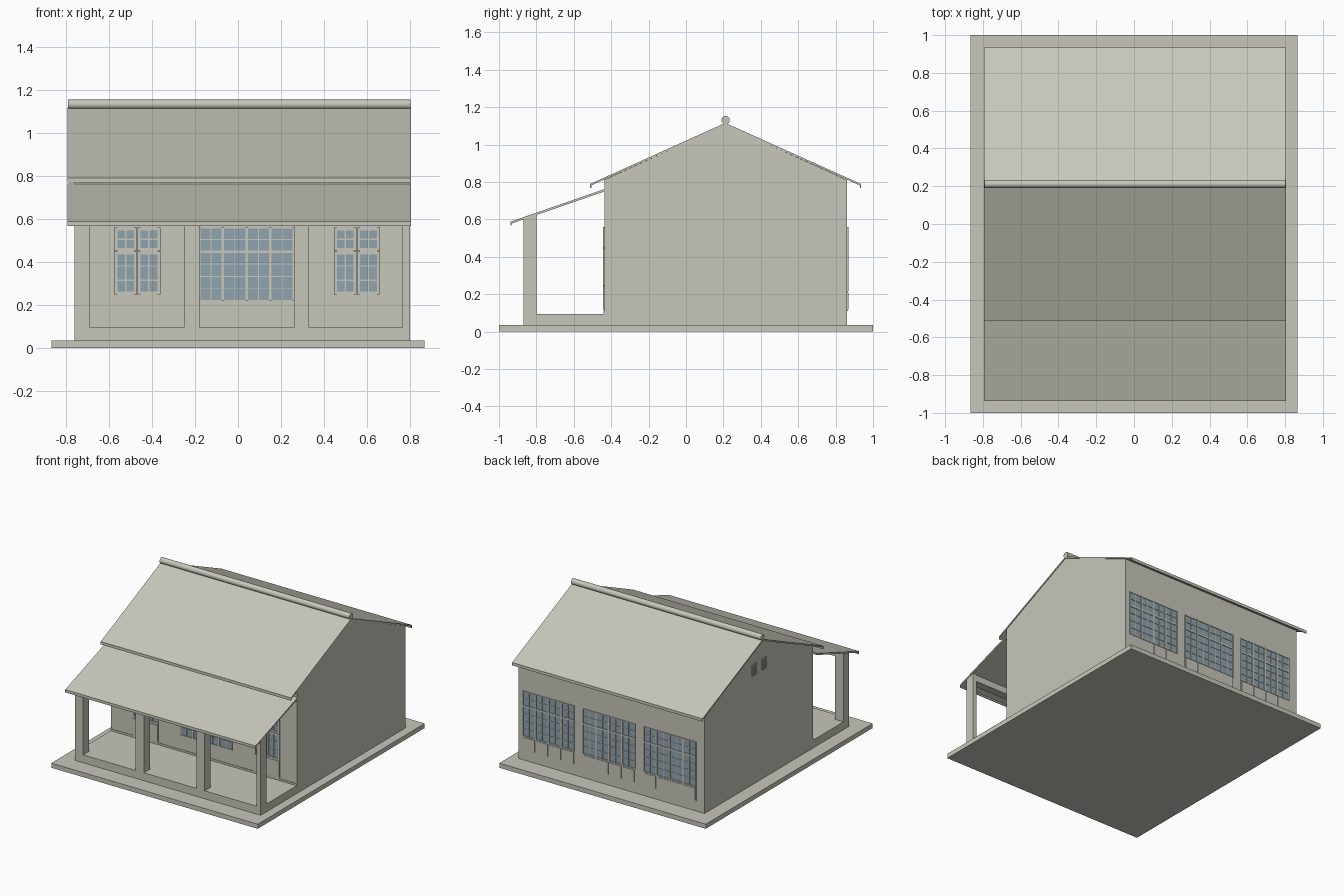
import bpy, bmesh, math
from mathutils import Matrix

if "Cube" in bpy.data.objects:
    bpy.data.objects.remove(bpy.data.objects["Cube"])


def material(name, rgb):
    m = bpy.data.materials.new(name)
    m.diffuse_color = (*rgb, 1)
    m.use_nodes = True
    m.node_tree.nodes["Principled BSDF"].inputs["Base Color"].default_value = m.diffuse_color
    return m


PLASTER = material("pale plaster", (0.57, 0.57, 0.50))
GLASS = material("blue glass", (0.28, 0.37, 0.43))


def finish(name, bm, mat):
    bmesh.ops.recalc_face_normals(bm, faces=bm.faces)
    mesh = bpy.data.meshes.new(name)
    bm.to_mesh(mesh)
    bm.free()
    mesh.materials.append(mat)
    ob = bpy.data.objects.new(name, mesh)
    bpy.context.collection.objects.link(ob)
    return ob


def add_box(bm, x0, x1, y0, y1, z0, z1):
    m = Matrix.Translation(((x0 + x1) / 2, (y0 + y1) / 2, (z0 + z1) / 2))
    s = Matrix.Diagonal((abs(x1 - x0), abs(y1 - y0), abs(z1 - z0), 1))
    bmesh.ops.create_cube(bm, size=1, matrix=m @ s)


def box(name, *bounds, mat=PLASTER):
    bm = bmesh.new()
    add_box(bm, *bounds)
    return finish(name, bm, mat)


def extrude_profile(name, points, x0, x1):
    """Extrude a (y, z) outline along x."""
    bm = bmesh.new()
    face = bm.faces.new([bm.verts.new((x0, y, z)) for y, z in points])
    new = bmesh.ops.extrude_face_region(bm, geom=[face])["geom"]
    verts = [g for g in new if isinstance(g, bmesh.types.BMVert)]
    bmesh.ops.translate(bm, verts=verts, vec=(x1 - x0, 0, 0))
    return finish(name, bm, PLASTER)


L, R = -0.76, 0.80              # left and right ends of the building
FRONT, BACK = -0.436, 0.862     # front and back wall faces
BAYS = [(-0.69, -0.25), (-0.18, 0.26), (0.33, 0.765)]

# Ground slab, plinth and wall body with gables
box("ground_slab", -0.866, 0.866, -1, 1, 0, 0.035)
box("porch_plinth", L, R, -0.87, FRONT + 0.01, 0.03, 0.095)
extrude_profile("house_walls", [(FRONT, 0.03), (BACK, 0.03), (BACK, 0.81),
                                (0.21, 1.105), (FRONT, 0.812)], L, R)
box("wall_skirting", L, R, FRONT - 0.004, FRONT + 0.01, 0.09, 0.109)

# Roof sheets with folded-down eaves
extrude_profile("main_roof", [
    (-0.512, 0.768), (-0.512, 0.79), (0.21, 1.116), (0.935, 0.79), (0.935, 0.768),
    (0.929, 0.768), (0.929, 0.782), (0.21, 1.104), (-0.506, 0.782), (-0.506, 0.768)],
    -0.793, 0.804)
extrude_profile("porch_roof", [
    (-0.938, 0.567), (-0.938, 0.588), (-0.434, 0.763), (-0.434, 0.750),
    (-0.932, 0.578), (-0.932, 0.567)], -0.793, 0.804)

# Round ridge roll
bm = bmesh.new()
bmesh.ops.create_cone(bm, cap_ends=True, segments=24, radius1=0.022, radius2=0.022,
                      depth=1.593, matrix=Matrix.Translation((0.0055, 0.212, 1.131))
                      @ Matrix.Rotation(math.pi / 2, 4, 'Y'))
ridge = finish("ridge_roll", bm, PLASTER)
bpy.context.view_layer.objects.active = ridge
ridge.select_set(True)
bpy.ops.object.shade_smooth_by_angle()

# Porch posts with sloped tops and the beam they carry
for i, (x0, x1) in enumerate([(L, -0.69), (-0.25, -0.18), (0.26, 0.33), (0.765, R)]):
    extrude_profile(f"porch_post_{i + 1}", [(-0.87, 0.09), (-0.80, 0.09),
                                            (-0.80, 0.626), (-0.87, 0.602)], x0, x1)
extrude_profile("porch_beam", [(-0.865, 0.572), (-0.805, 0.572),
                               (-0.805, 0.623), (-0.865, 0.602)], L + 0.01, R - 0.01)


def glazing(bars, glass, wall, side, x0, x1, z0, z1, cols, rows, frame, mullion):
    """A glass pane with a raised frame and glazing bars; side is the outward y sign."""
    def strip(bm, a, b, c, d, out):
        add_box(bm, a, b, *sorted((wall - side * 0.002, wall + side * out)), c, d)

    strip(glass, x0, x1, z0, z1, 0.002)
    for a, b in ((x0, x0 + frame), (x1 - frame, x1)):
        strip(bars, a, b, z0, z1, 0.007)
    for c, d in ((z0, z0 + frame), (z1 - frame, z1)):
        strip(bars, x0, x1, c, d, 0.0068)
    h = mullion / 2
    for i in range(1, cols):
        x = x0 + (x1 - x0) * i / cols
        strip(bars, x - h, x + h, z0, z1, 0.0055)
    for i in range(1, rows):
        z = z0 + (z1 - z0) * i / rows
        strip(bars, x0, x1, z - h, z + h, 0.005)


def window_bank(bars, glass, wall, side, x0, x1):
    """Four casements, each with a top light over a taller sash."""
    w = (x1 - x0) / 4
    for i in range(4):
        a, b = x0 + i * w, x0 + (i + 1) * w
        glazing(bars, glass, wall, side, a, b, 0.447, 0.56, 2, 2, 0.006, 0.004)
        glazing(bars, glass, wall, side, a, b, 0.217, 0.447, 2, 4, 0.006, 0.004)


# Front doors and middle window
bars, glass = bmesh.new(), bmesh.new()
for cx in (-0.468, 0.552):
    for x0, x1 in ((cx - 0.107, cx - 0.001), (cx + 0.001, cx + 0.107)):
        glazing(bars, glass, FRONT, -1, x0, x1, 0.45, 0.56, 2, 2, 0.014, 0.006)
        glazing(bars, glass, FRONT, -1, x0, x1, 0.247, 0.447, 2, 3, 0.014, 0.006)
        add_box(bars, x0, x1, FRONT - 0.005, FRONT + 0.002, 0.11, 0.245)
        add_box(bars, x0 + 0.003, x1 - 0.003, FRONT - 0.008, FRONT, 0.122, 0.242)
window_bank(bars, glass, FRONT, -1, *BAYS[1])
finish("front_door_and_window_frames", bars, PLASTER)
finish("front_glass", glass, GLASS)

# Back windows with low panels beneath
bars, glass = bmesh.new(), bmesh.new()
for x0, x1 in BAYS:
    window_bank(bars, glass, BACK, 1, x0, x1)
    w = (x1 - x0) / 4
    for i in range(4):
        a = x0 + i * w
        add_box(bars, a, a + w, BACK - 0.002, BACK + 0.003, 0.11, 0.217)
        add_box(bars, a + 0.006, a + w - 0.006, BACK, BACK + 0.007, 0.118, 0.21)
finish("back_window_frames", bars, PLASTER)
finish("back_glass", glass, GLASS)

# Two small gable windows on the left wall
bars, glass = bmesh.new(), bmesh.new()
for cy in (0.155, 0.275):
    y0, y1, z0, z1 = cy - 0.028, cy + 0.028, 0.86, 0.945
    add_box(glass, L - 0.002, L + 0.002, y0, y1, z0, z1)
    for a, b in ((y0, y0 + 0.006), (cy - 0.002, cy + 0.002), (y1 - 0.006, y1)):
        add_box(bars, L - 0.006, L + 0.002, a, b, z0, z1)
    for c, d in ((z0, z0 + 0.006), (z1 - 0.006, z1)):
        add_box(bars, L - 0.0055, L + 0.002, y0, y1, c, d)
finish("gable_window_frames", bars, PLASTER)
finish("gable_glass", glass, GLASS)
